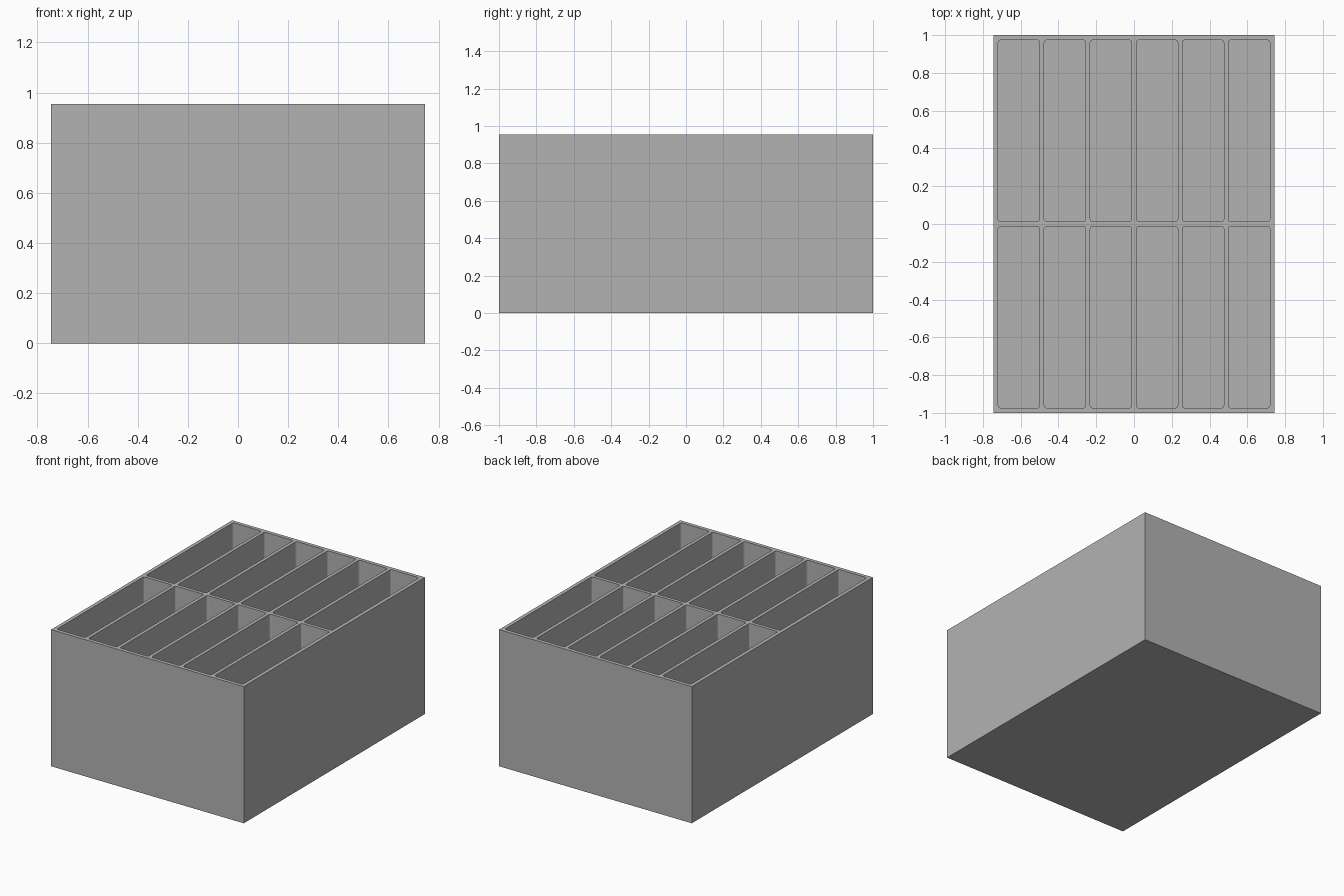
import bpy
import bmesh
from mathutils import Matrix, Vector

cube = bpy.data.objects.get("Cube")
if cube:
    bpy.data.objects.remove(cube, do_unlink=True)

WIDTH, LENGTH, HEIGHT = 1.49, 2.0, 0.955
COLUMNS, ROWS = 6, 2
RIM, DIVIDER, FLOOR, RADIUS = 0.026, 0.024, 0.025, 0.014
CELL_X = (WIDTH - 2 * RIM - (COLUMNS - 1) * DIVIDER) / COLUMNS
CELL_Y = (LENGTH - 2 * RIM - (ROWS - 1) * DIVIDER) / ROWS

grey = bpy.data.materials.new("plain grey")
grey.use_nodes = True
colour = (0.45, 0.45, 0.45, 1)
grey.diffuse_color = colour
grey.node_tree.nodes["Principled BSDF"].inputs["Base Color"].default_value = colour


def add_box(bm, centre, size, radius=0):
    """Add a box, optionally with rounded upright edges."""
    matrix = Matrix.Translation(centre) @ Matrix.Diagonal((*size, 1))
    verts = bmesh.ops.create_cube(bm, size=1, matrix=matrix)["verts"]
    if radius:
        edges = {e for v in verts for e in v.link_edges}
        upright = [e for e in edges
                   if abs(e.verts[0].co.z - e.verts[1].co.z) > size[2] / 2]
        bmesh.ops.bevel(bm, geom=upright, offset=radius, segments=4,
                        profile=0.5, affect='EDGES')


def make_object(name, bm):
    mesh = bpy.data.meshes.new(name)
    bm.to_mesh(mesh)
    bm.free()
    mesh.materials.append(grey)
    obj = bpy.data.objects.new(name, mesh)
    bpy.context.collection.objects.link(obj)
    return obj


# Solid outer block
bm = bmesh.new()
add_box(bm, Vector((0, 0, HEIGHT / 2)), (WIDTH, LENGTH, HEIGHT))
organizer = make_object("compartment_box", bm)

# Pockets with rounded corners, open at the top
bm = bmesh.new()
for column in range(COLUMNS):
    for row in range(ROWS):
        x = (column - (COLUMNS - 1) / 2) * (CELL_X + DIVIDER)
        y = (row - (ROWS - 1) / 2) * (CELL_Y + DIVIDER)
        add_box(bm, Vector((x, y, FLOOR + HEIGHT / 2)),
                (CELL_X, CELL_Y, HEIGHT), RADIUS)
cutter = make_object("pocket_cutter", bm)
cutter.hide_render = True

# Carve the pockets and keep the result as the final mesh
carve = organizer.modifiers.new("carve pockets", 'BOOLEAN')
carve.operation = 'DIFFERENCE'
carve.solver = 'EXACT'
carve.object = cutter
bpy.context.view_layer.update()
graph = bpy.context.evaluated_depsgraph_get()
carved = bpy.data.meshes.new_from_object(organizer.evaluated_get(graph))
organizer.modifiers.clear()
organizer.data = carved
bpy.data.objects.remove(cutter, do_unlink=True)
